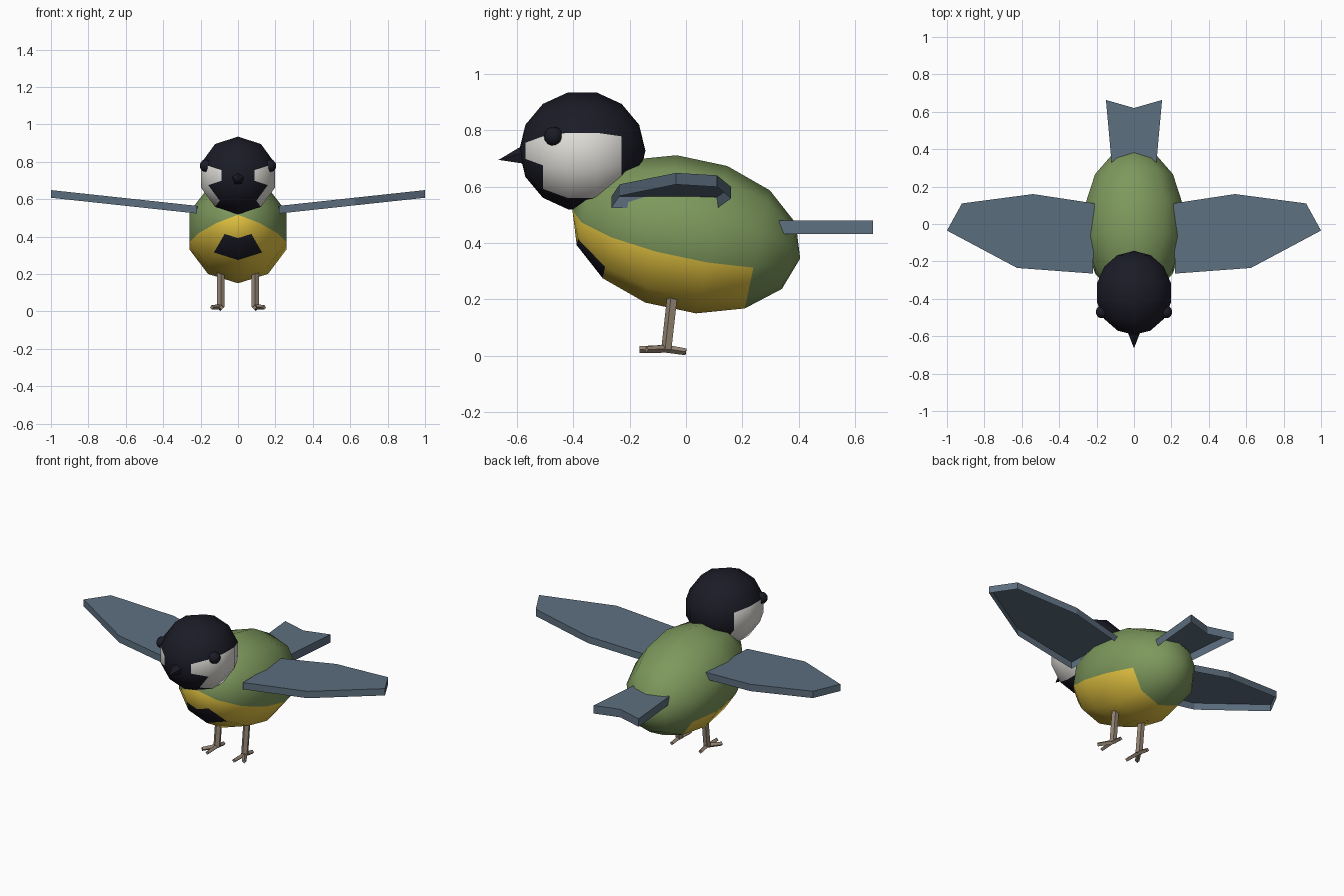
import bpy, bmesh, math
from mathutils import Vector, Matrix

cube = bpy.data.objects.get("Cube")
if cube:
    bpy.data.objects.remove(cube, do_unlink=True)


def material(name, rgb):
    mat = bpy.data.materials.new(name)
    mat.use_nodes = True
    mat.diffuse_color = (*rgb, 1)
    mat.node_tree.nodes["Principled BSDF"].inputs["Base Color"].default_value = (*rgb, 1)
    return mat


GREEN = material("moss green", (0.205, 0.315, 0.108))
YELLOW = material("mustard yellow", (0.80, 0.57, 0.055))
BLACK = material("blue black", (0.011, 0.011, 0.02))
WHITE = material("cheek white", (0.76, 0.74, 0.70))
SLATE = material("slate blue", (0.11, 0.16, 0.215))
BROWN = material("leg brown", (0.30, 0.235, 0.175))


def finish(name, bm, mats, smooth=False):
    bmesh.ops.recalc_face_normals(bm, faces=bm.faces)
    for face in bm.faces:
        face.smooth = smooth
    mesh = bpy.data.meshes.new(name)
    bm.to_mesh(mesh)
    bm.free()
    for mat in mats:
        mesh.materials.append(mat)
    obj = bpy.data.objects.new(name, mesh)
    bpy.context.collection.objects.link(obj)
    return obj


def ellipsoid(name, centre, radii, tilt, mats, rule, segments=10, rings=7):
    """Ball with poles front and back; rule(band from front, degrees from top) picks the colour."""
    bm = bmesh.new()
    rx, ry, rz = radii
    place = Matrix.Translation(centre) @ Matrix.Rotation(math.radians(-tilt), 4, "X")
    loops = []
    for i in range(rings + 1):
        a = math.pi * i / rings
        count = 1 if i in (0, rings) else segments
        loop = []
        for k in range(count):
            t = math.tau * k / segments
            loop.append(bm.verts.new(place @ Vector(
                (rx * math.sin(a) * math.sin(t), -ry * math.cos(a),
                 rz * math.sin(a) * math.cos(t)))))
        loops.append(loop)
    step = 360 / segments
    for i in range(rings):
        near, far = loops[i], loops[i + 1]
        for k in range(segments):
            n = (k + 1) % segments
            corners = [near[k % len(near)], near[n % len(near)],
                       far[n % len(far)], far[k % len(far)]]
            face = bm.faces.new(list(dict.fromkeys(corners)))
            angle = step * (k + 0.5)
            face.material_index = rule(i, min(angle, 360 - angle))
    return finish(name, bm, mats, smooth=True)


def feather_shell(name, outline, height, depth, mat):
    """Top surface at height(x) with a rim hanging below it, open underneath."""
    bm = bmesh.new()
    top, low = [[bm.verts.new((x, y, height(x) - d)) for x, y in outline] for d in (0, depth)]
    bm.faces.new(top)
    for k in range(len(outline)):
        n = (k + 1) % len(outline)
        bm.faces.new((top[n], top[k], low[k], low[n]))
    return finish(name, bm, [mat])


def rod(name, start, end, r1, r2, sides, mat):
    start, end = Vector(start), Vector(end)
    axis = end - start
    bm = bmesh.new()
    place = Matrix.Translation((start + end) / 2) @ axis.to_track_quat("Z", "Y").to_matrix().to_4x4()
    bmesh.ops.create_cone(bm, cap_ends=True, segments=sides, radius1=r1, radius2=r2,
                          depth=axis.length, matrix=place)
    bmesh.ops.remove_doubles(bm, verts=bm.verts, dist=0.0001)
    return finish(name, bm, [mat])


# Body: green back, yellow belly, dark breast patch
def body_colour(band, angle):
    if band == 1 and angle > 150:
        return 2
    return 1 if band < 5 and angle > 108 else 0


ellipsoid("body", (0, 0.001, 0.431), (0.28, 0.413, 0.274), 12,
          [GREEN, YELLOW, BLACK], body_colour)


# Head: dark cap, face and throat with white cheeks
def head_colour(band, angle):
    first = 1 if 72 < angle < 108 else 2
    return 1 if 72 < angle < 144 and first <= band < 5 else 0


ellipsoid("head", (0, -0.368, 0.727), (0.214, 0.224, 0.213), 0, [BLACK, WHITE], head_colour)
rod("beak", (0, -0.56, 0.712), (0, -0.665, 0.695), 0.042, 0, 5, BLACK)

# Tail
feather_shell("tail", [(-0.12, 0.33), (0.12, 0.33), (0.15, 0.663), (0, 0.62), (-0.15, 0.663)],
              lambda x: 0.48, 0.048, SLATE)

# Paired parts
WING = [(0.21, 0.11), (0.54, 0.16), (0.92, 0.11), (1, -0.035), (0.625, -0.235), (0.22, -0.265)]
TOES = {"outer_toe": (0.14, -0.14, 0.022), "inner_toe": (0.088, -0.165, 0.022),
        "back_toe": (0.095, 0, 0.014)}
for side, s in (("left", 1), ("right", -1)):
    feather_shell(side + "_wing", [(s * x, y) for x, y in WING],
                  lambda x: 0.564 + 0.108 * (abs(x) - 0.215), 0.041, SLATE)
    ellipsoid(side + "_eye", (s * 0.172, -0.47, 0.779), (0.034, 0.034, 0.034), 0, [BLACK],
              lambda band, angle: 0)
    rod(side + "_leg", (s * 0.092, -0.068, 0.022), (s * 0.092, -0.047, 0.21),
        0.02, 0.02, 5, BROWN)
    for toe, (x, y, z) in TOES.items():
        rod(side + "_" + toe, (s * 0.092, -0.07, 0.025), (s * x, y, z), 0.014, 0.012, 4, BROWN)
